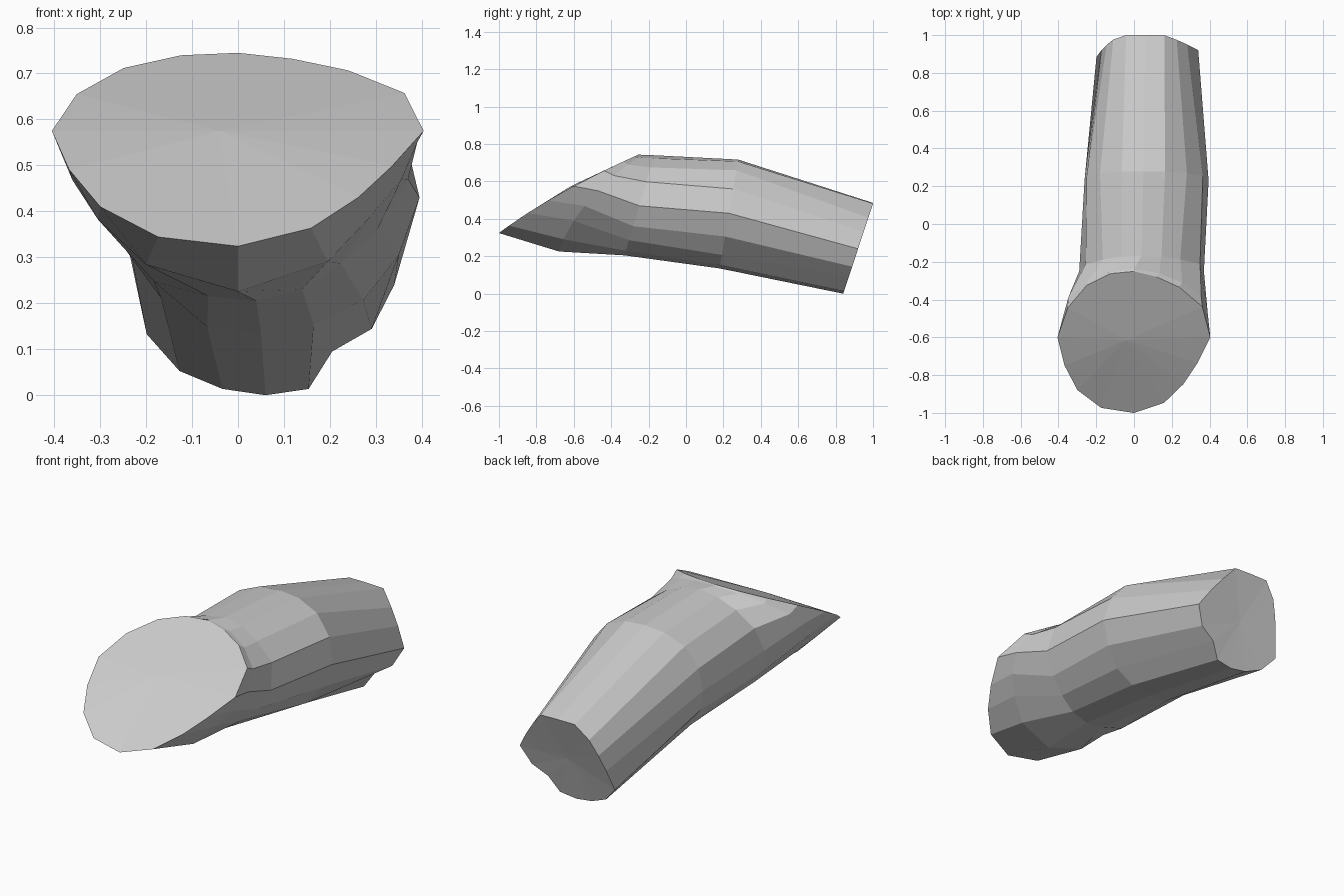
import bpy, bmesh, math

SIDES = 16

# Each cross-section: centre (x, y, z), vertical squash, lean and bend of y
# with height, then radii every 22.5 degrees from +x turning towards +z
front_rim = ((0, -0.60, 0.575), .55, 1.87, 1.09,
             (.404, .392, .339, .309, .309, .324, .352, .38,
              .405, .398, .424, .454, .456, .416, .371, .363))
collar = ((0, -0.47, 0.55), .55, 0.99, 1.07,
          (.39, .385, .36, .35, .35, .355, .355, .375,
           .37, .39, .431, .523, .59, .51, .41, .385))
waist = ((.04, -0.25, 0.47), 1, 0.30, 0,
         (.33, .335, .29, .275, .27, .275, .29, .32,
          .33, .33, .315, .275, .265, .26, .26, .285))
bulge = ((.05, 0.23, 0.43), 1, 0.17, 0,
         (.345, .34, .325, .30, .287, .30, .325, .325,
          .312, .307, .308, .305, .295, .30, .315, .325))
rear_rim = ((.06, 0.92, 0.24), 1, 0.33, 0,
            (.28, .24, .235, .262, .245, .265, .24, .222,
             .232, .28, .265, .245, .24, .245, .205, .25))


def add_ring(bm, section):
    (cx, cy, cz), squash, lean, bend, radii = section
    ring = []
    for i, r in enumerate(radii):
        a = math.tau * i / SIDES
        dz = squash * r * math.sin(a)
        ring.append(bm.verts.new((cx + r * math.cos(a),
                                  cy + lean * dz + bend * dz * dz, cz + dz)))
    return ring


def add_fan(bm, ring, centre):
    hub = bm.verts.new(centre)
    for i in range(SIDES):
        bm.faces.new((hub, ring[i], ring[(i + 1) % SIDES]))


bm = bmesh.new()

# Lofted limb body
rings = [add_ring(bm, s) for s in (front_rim, collar, waist, bulge, rear_rim)]
for a, b in zip(rings, rings[1:]):
    for i in range(SIDES):
        j = (i + 1) % SIDES
        bm.faces.new((a[i], a[j], b[j], b[i]))

# Slanted end caps
add_fan(bm, rings[0], (-0.04, -0.615, 0.575))
add_fan(bm, rings[-1], (0.06, 0.91, 0.24))

bmesh.ops.recalc_face_normals(bm, faces=bm.faces)
mesh = bpy.data.meshes.new("limb_segment")
bm.to_mesh(mesh)
bm.free()
limb = bpy.data.objects.new("limb_segment", mesh)
bpy.context.collection.objects.link(limb)
